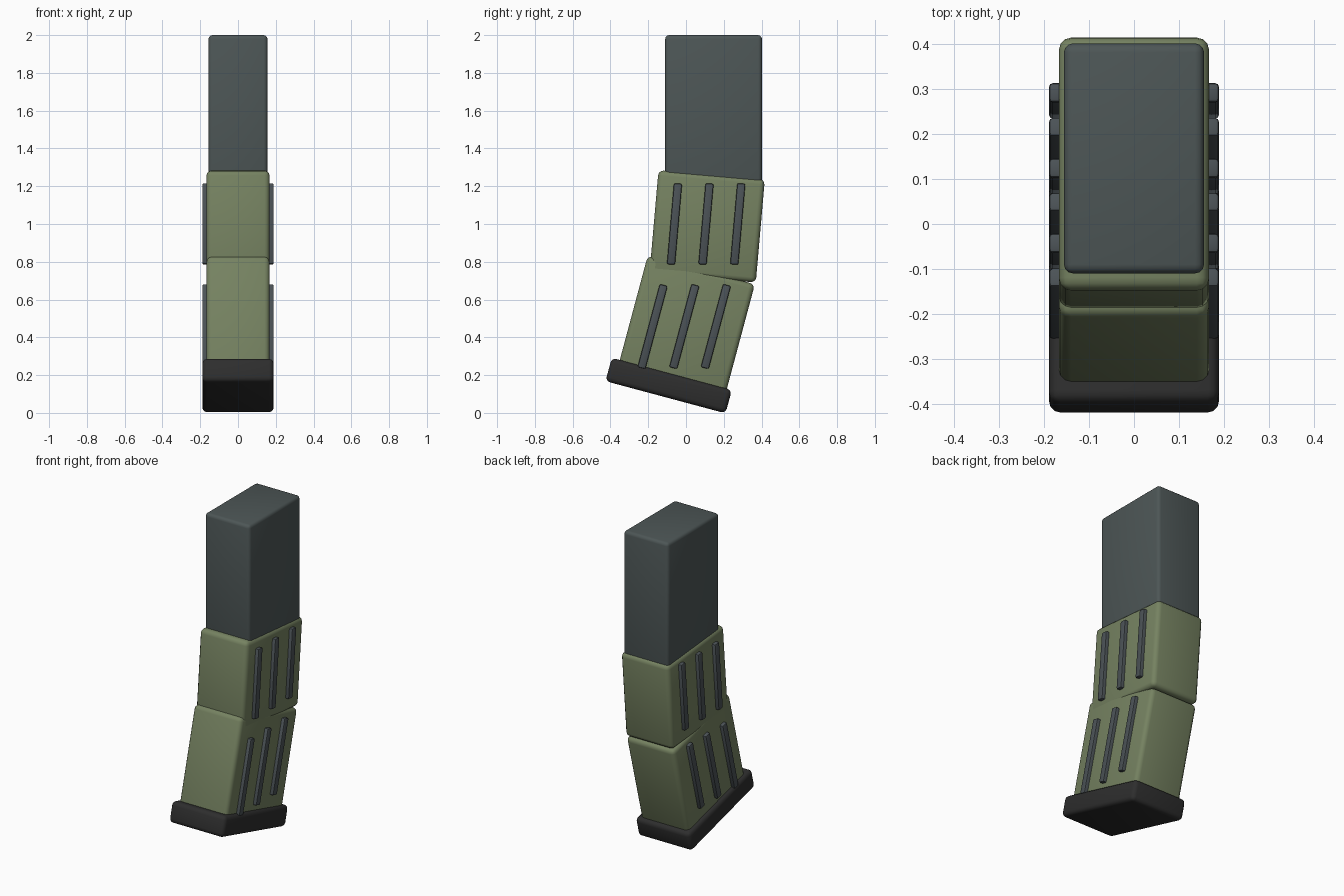
import bpy
import math
from mathutils import Vector

if "Cube" in bpy.data.objects:
    bpy.data.objects.remove(bpy.data.objects["Cube"])


def material(name, color):
    m = bpy.data.materials.new(name)
    m.diffuse_color = (*color, 1.0)
    m.use_nodes = True
    m.node_tree.nodes["Principled BSDF"].inputs["Base Color"].default_value = m.diffuse_color
    return m


STEEL = material("blue_grey_metal", (0.074, 0.093, 0.093))
OLIVE = material("olive_green", (0.180, 0.225, 0.120))
BLACK = material("near_black", (0.027, 0.027, 0.027))
RIB = material("rib_grey", (0.070, 0.084, 0.093))


def rounded_box(name, size, loc, tilt, bevel, mat, segments=3):
    """Bevelled box whose top leans toward +y by tilt degrees."""
    bpy.ops.mesh.primitive_cube_add(size=1, location=loc)
    ob = bpy.context.object
    ob.name = name
    ob.scale = size
    bpy.ops.object.transform_apply(location=False, rotation=False, scale=True)
    ob.rotation_euler.x = -math.radians(tilt)
    mod = ob.modifiers.new("rounding", 'BEVEL')
    mod.width = bevel
    mod.segments = segments
    bpy.ops.object.modifier_apply(modifier="rounding")
    ob.data.materials.append(mat)
    bpy.ops.object.shade_smooth_by_angle(angle=math.radians(35))
    return ob


def tilted_section(name, half_x, u, v, tilt, bevel, mat):
    """Box given by its ranges along (u) and up (v) the tilted axes."""
    a = math.radians(tilt)
    cu, cv = sum(u) / 2, sum(v) / 2
    loc = Vector((0, cu * math.cos(a) + cv * math.sin(a),
                  -cu * math.sin(a) + cv * math.cos(a)))
    size = (2 * half_x, u[1] - u[0], v[1] - v[0])
    return rounded_box(name, size, loc, tilt, bevel, mat)


# Straight upper body
rounded_box("upper_body", (0.312, 0.512, 0.88), (0, 0.146, 1.56), 0, 0.02, STEEL)

# Two olive grip sections, each leaning further
tilted_section("middle_section", 0.167, (-0.257, 0.308), (0.72, 1.267), 5, 0.027, OLIVE)
tilted_section("lower_section", 0.167, (-0.411, 0.176), (0.12, 0.752), 15, 0.027, OLIVE)

# Base plate
tilted_section("base_plate", 0.189, (-0.455, 0.203), (0.052, 0.18), 15, 0.025, BLACK)

# Side ribs on both faces
ROWS = (("middle_rib", 5, 0.43, 1.0, (-0.061, 0.106, 0.274)),
        ("lower_rib", 15, 0.455, 0.457, (-0.177, -0.009, 0.158)))
for name, tilt, length, z, ys in ROWS:
    for side, label in ((-1, "left"), (1, "right")):
        for i, y in enumerate(ys):
            rounded_box(f"{name}_{label}_{i + 1}", (0.05, 0.043, length),
                        (side * 0.164, y, z), tilt, 0.008, RIB, 2)
